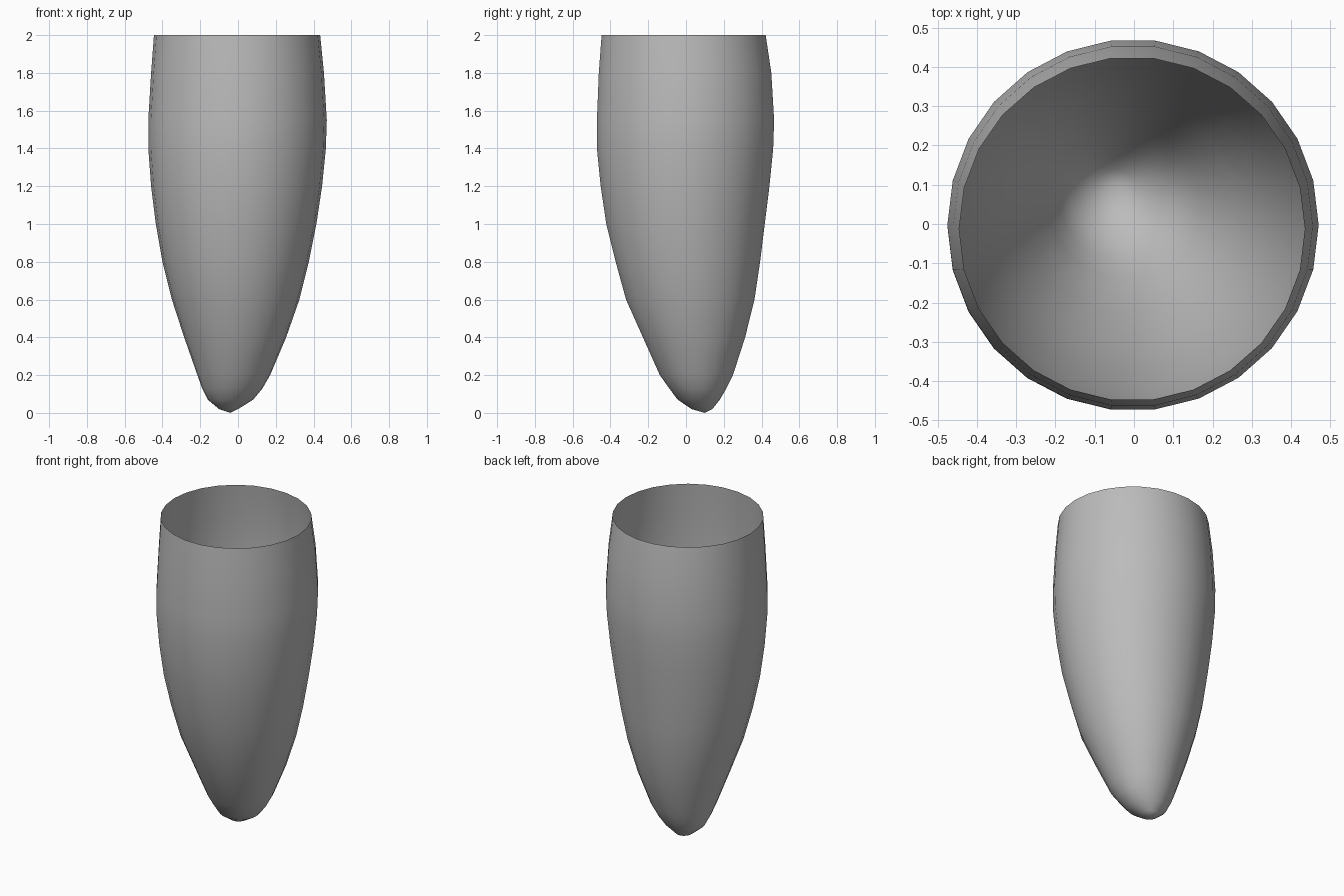
import bpy, bmesh, math

cube = bpy.data.objects.get("Cube")
if cube:
    bpy.data.objects.remove(cube, do_unlink=True)

SIDES = 26

# Cross-sections of the shell: height, left/right x limits, front/back y limits
SECTIONS = [
    (2.0, -.445, .435, -.45, .425),
    (1.8, -.46, .455, -.465, .455),
    (1.55, -.475, .47, -.475, .47),
    (1.4, -.475, .465, -.475, .465),
    (1.2, -.46, .445, -.455, .445),
    (1.0, -.435, .415, -.425, .42),
    (.8, -.40, .375, -.375, .395),
    (.6, -.35, .325, -.32, .365),
    (.4, -.285, .255, -.23, .315),
    (.2, -.215, .17, -.14, .25),
    (.13, -.19, .13, -.09, .215),
    (.07, -.16, .08, -.045, .18),
    (.02, -.10, .0, .03, .14),
]
TIP = (-.04, .10, 0)


def add_ring(bm, z, x_min, x_max, y_min, y_max):
    """Elliptical ring of vertices filling the given limits."""
    cx, cy = (x_min + x_max) / 2, (y_min + y_max) / 2
    rx, ry = (x_max - x_min) / 2, (y_max - y_min) / 2
    ring = []
    for i in range(SIDES):
        angle = math.tau * i / SIDES
        ring.append(bm.verts.new((cx + rx * math.cos(angle),
                                  cy + ry * math.sin(angle), z)))
    return ring


def grey_material():
    colour = (.5, .5, .5, 1)
    mat = bpy.data.materials.new("plain grey")
    mat.use_nodes = True
    mat.diffuse_color = colour
    mat.node_tree.nodes["Principled BSDF"].inputs["Base Color"].default_value = colour
    return mat


# Open, single-walled tapered shell
bm = bmesh.new()
rings = [add_ring(bm, *section) for section in SECTIONS]
for upper, lower in zip(rings, rings[1:]):
    for i in range(SIDES):
        j = (i + 1) % SIDES
        bm.faces.new((upper[i], lower[i], lower[j], upper[j]))

# Rounded off-centre tip closing the bottom
tip = bm.verts.new(TIP)
for i in range(SIDES):
    bm.faces.new((rings[-1][i], tip, rings[-1][(i + 1) % SIDES]))

mesh = bpy.data.meshes.new("tapered_shell")
bm.to_mesh(mesh)
bm.free()
mesh.materials.append(grey_material())

shell = bpy.data.objects.new("tapered_shell", mesh)
bpy.context.collection.objects.link(shell)
bpy.context.view_layer.objects.active = shell
shell.select_set(True)
bpy.ops.object.shade_smooth_by_angle(angle=math.radians(30))
